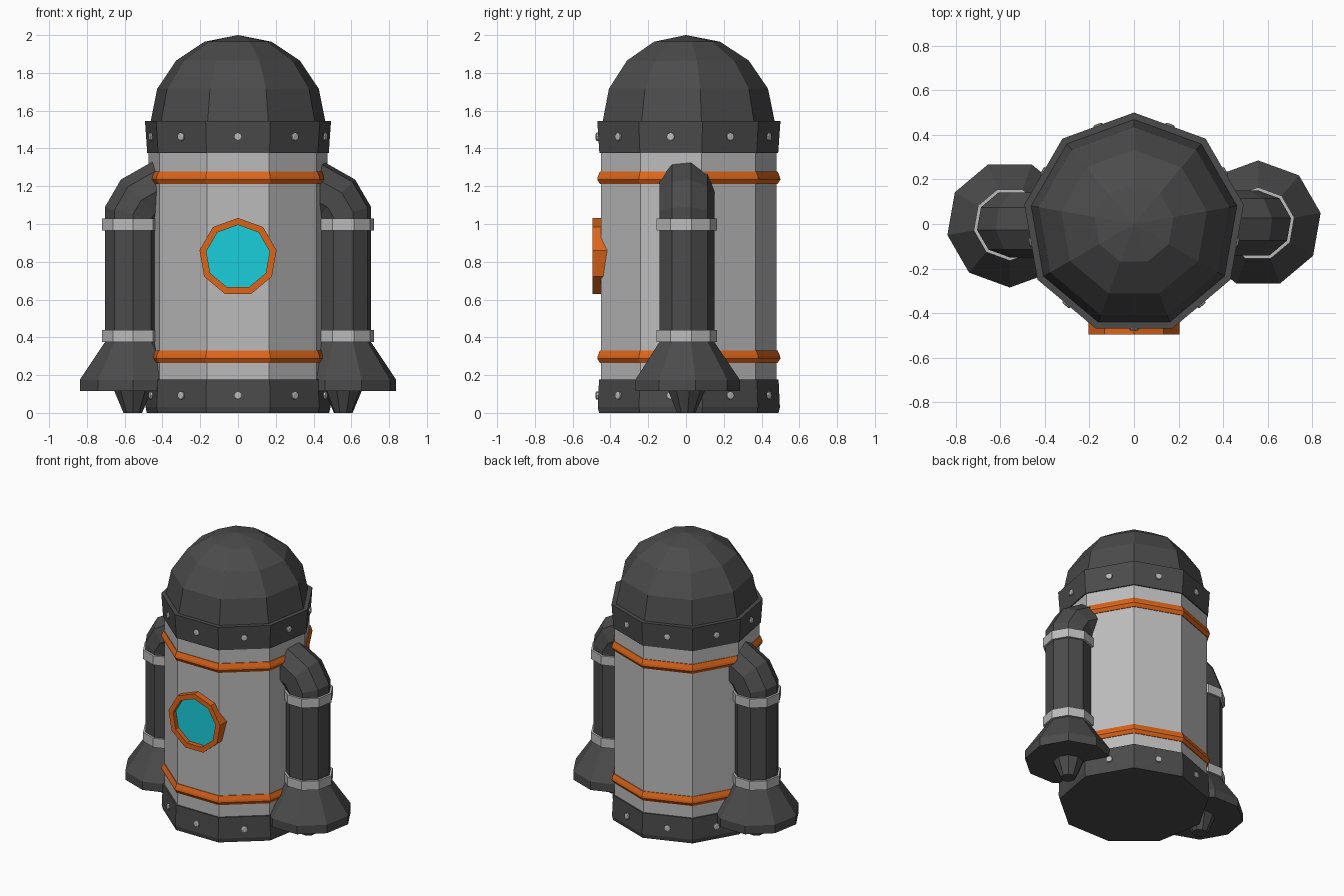
import bpy, bmesh
from math import sin, cos, pi, radians
from mathutils import Matrix, Vector

if "Cube" in bpy.data.objects:
    bpy.data.objects.remove(bpy.data.objects["Cube"])

SIDES = 9


def material(name, rgb):
    m = bpy.data.materials.new(name)
    m.diffuse_color = (*rgb, 1)
    m.use_nodes = True
    m.node_tree.nodes["Principled BSDF"].inputs["Base Color"].default_value = m.diffuse_color
    return m


DARK = material("dark_metal", (0.07, 0.07, 0.07))
LIGHT = material("light_metal", (0.5, 0.5, 0.5))
ORANGE = material("orange", (0.72, 0.13, 0.01))
CYAN = material("cyan_glass", (0.01, 0.62, 0.72))


def skin(name, rings, mat, closed=False, matrix=Matrix()):
    """Join rings of points into a solid; closed wraps last ring to the first."""
    bm = bmesh.new()
    loops = [[bm.verts.new(p) for p in ring] for ring in rings]
    pairs = list(zip(loops, loops[1:])) + ([(loops[-1], loops[0])] if closed else [])
    for a, b in pairs:
        for i in range(len(a)):
            j = (i + 1) % len(a)
            bm.faces.new((a[i], a[j], b[j], b[i]))
    if not closed:
        bm.faces.new(loops[0][::-1])
        bm.faces.new(loops[-1])
    bmesh.ops.remove_doubles(bm, verts=bm.verts, dist=1e-5)
    bmesh.ops.recalc_face_normals(bm, faces=bm.faces)
    mesh = bpy.data.meshes.new(name)
    bm.to_mesh(mesh)
    bm.free()
    mesh.materials.append(mat)
    obj = bpy.data.objects.new(name, mesh)
    obj.matrix_world = matrix
    bpy.context.collection.objects.link(obj)
    return obj


def lathe(name, profile, mat, closed=False, matrix=Matrix(), sides=SIDES):
    """Revolve (radius, z) points, with one corner on +y."""
    angles = [pi / 2 + 2 * pi * i / sides for i in range(sides)]
    rings = [[(r * cos(a), r * sin(a), z) for a in angles] for r, z in profile]
    return skin(name, rings, mat, closed, matrix)


# Main hull, base and upper band
lathe("hull", [(0.48, 0.1), (0.48, 1.45)], LIGHT)
lathe("base_band", [(0.49, 0), (0.497, 0.03), (0.49, 0.178)], DARK)
lathe("upper_band", [(0.488, 1.375), (0.5, 1.545)], DARK)

# Dome in four steps, with a tiny crown closed at the tip
dome = [(0.47 * cos(radians(a)), 1.54 + 0.46 * sin(radians(a))) for a in (0, 22.5, 45, 67.5)]
lathe("dome", dome + [(0.001, 2.0)], DARK)

# Orange hoops
for label, z in (("lower", 0.298), ("upper", 1.245)):
    lathe(label + "_hoop", [(0.485, z - 0.033), (0.5, z - 0.01), (0.497, z + 0.005), (0.485, z + 0.033)], ORANGE)

# Rivets at the middle of every band face
for label, z in (("base", 0.092), ("upper", 1.462)):
    for i in range(SIDES):
        m = (Matrix.Rotation(2 * pi * i / SIDES, 4, 'Z')
             @ Matrix.Translation((0, 0, z)) @ Matrix.Rotation(pi / 2, 4, 'X'))
        lathe(label + "_rivet", [(0.022, 0.44), (0.022, 0.474), (0.015, 0.478)], LIGHT, matrix=m, sides=8)

# Porthole
port = Matrix.Translation((0, 0, 0.825)) @ Matrix.Rotation(pi / 2, 4, 'X')
lathe("porthole_rim", [(0.207, 0.38), (0.207, 0.495), (0.17, 0.495), (0.17, 0.38)], ORANGE, True, port)
lathe("porthole_glass", [(0.172, 0.40), (0.172, 0.463)], CYAN, matrix=port)

# Side thrusters: the left one is the right one turned half way round
for side, turn in (("right", 0), ("left", pi)):
    spin = Matrix.Rotation(turn, 4, 'Z')
    pod = spin @ Matrix.Translation((0.557, 0, 0))
    lathe(side + "_bell", [(0.285, 0.115), (0.285, 0.175), (0.15, 0.375)], DARK, matrix=pod)
    lathe(side + "_nozzle", [(0.05, 0), (0.1, 0.117)], DARK, matrix=pod)
    for z in (0.375, 0.965):
        lathe(side + "_collar", [(0.165, z), (0.165, z + 0.065)], LIGHT, matrix=pod)

    # Pipe with a mitred elbow into the hull: (x, z, tilt, stretch at the mitre)
    stations = [(0.557, 0.36, 0, 1), (0.557, 1.05, 15, 1.035),
                (0.512, 1.127, 45, 1.035), (0.40, 1.19, 75, 1.035)]
    rings = []
    for x, z, tilt, stretch in stations:
        t = radians(tilt)
        u = Vector((cos(t), 0, sin(t))) * stretch
        angles = [pi / 2 + 2 * pi * i / SIDES for i in range(SIDES)]
        rings.append([Vector((x, 0, z)) + 0.15 * (u * cos(a) + Vector((0, sin(a), 0))) for a in angles])
    skin(side + "_pipe", rings, DARK, matrix=spin)
